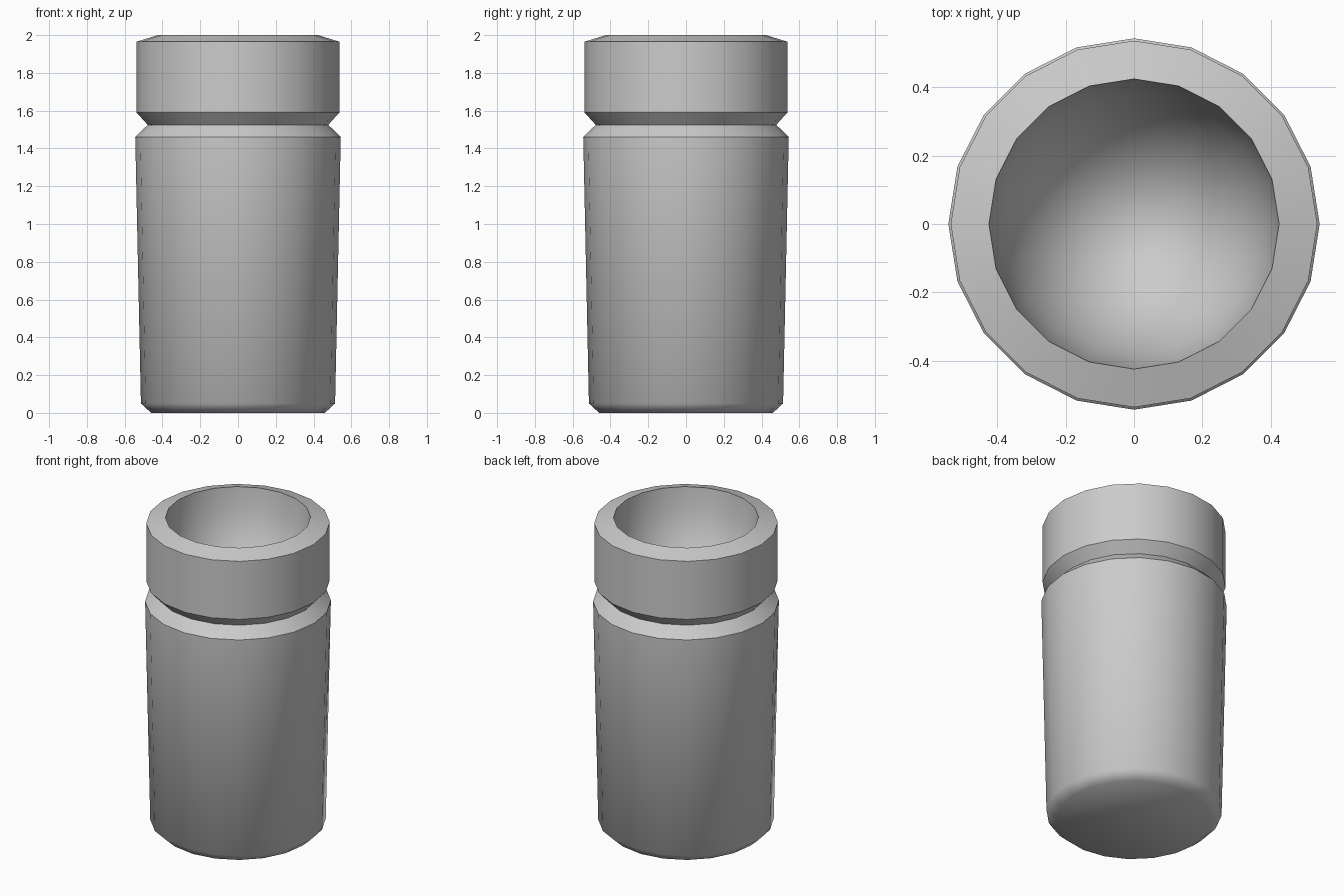
import bpy, bmesh, math

if "Cube" in bpy.data.objects:
    bpy.data.objects.remove(bpy.data.objects["Cube"])

SIDES = 20

# Outer shell profile (radius, height, sharp ring?)
profile = [
    (0.46, 0.0, False), (0.514, 0.05, False),      # rounded foot
    (0.544, 1.46, True), (0.478, 1.525, True),     # body top and groove
    (0.537, 1.59, True), (0.537, 1.965, True),     # collar
    (0.425, 2.0, True),                            # lip
]

# Rounded inner hollow
DEPTH, STEPS = 0.6, 7
for i in range(1, STEPS):
    a = math.pi / 2 * i / STEPS
    profile.append((0.425 * math.cos(a), 2.0 - DEPTH * math.sin(a), False))


def lathe(name, profile, end_z):
    bm = bmesh.new()
    rings = []
    for r, z, _ in profile:
        rings.append([bm.verts.new((r * math.cos(math.tau * k / SIDES),
                                    r * math.sin(math.tau * k / SIDES), z))
                      for k in range(SIDES)])
    for low, high in zip(rings, rings[1:]):
        for k in range(SIDES):
            n = (k + 1) % SIDES
            bm.faces.new((low[k], low[n], high[n], high[k]))
    # Flat base and bowl bottom
    bm.faces.new(rings[0][::-1])
    tip = bm.verts.new((0, 0, end_z))
    for k in range(SIDES):
        bm.faces.new((rings[-1][k], rings[-1][(k + 1) % SIDES], tip))
    bmesh.ops.recalc_face_normals(bm, faces=bm.faces)
    # Smooth shading with crisp rings
    for f in bm.faces:
        f.smooth = True
    for ring, (_, _, sharp) in zip(rings, profile):
        if sharp:
            for k in range(SIDES):
                bm.edges.get((ring[k], ring[(k + 1) % SIDES])).smooth = False
    mesh = bpy.data.meshes.new(name)
    bm.to_mesh(mesh)
    bm.free()
    obj = bpy.data.objects.new(name, mesh)
    bpy.context.collection.objects.link(obj)
    return obj


lathe("grooved_cup", profile, 2.0 - DEPTH)
